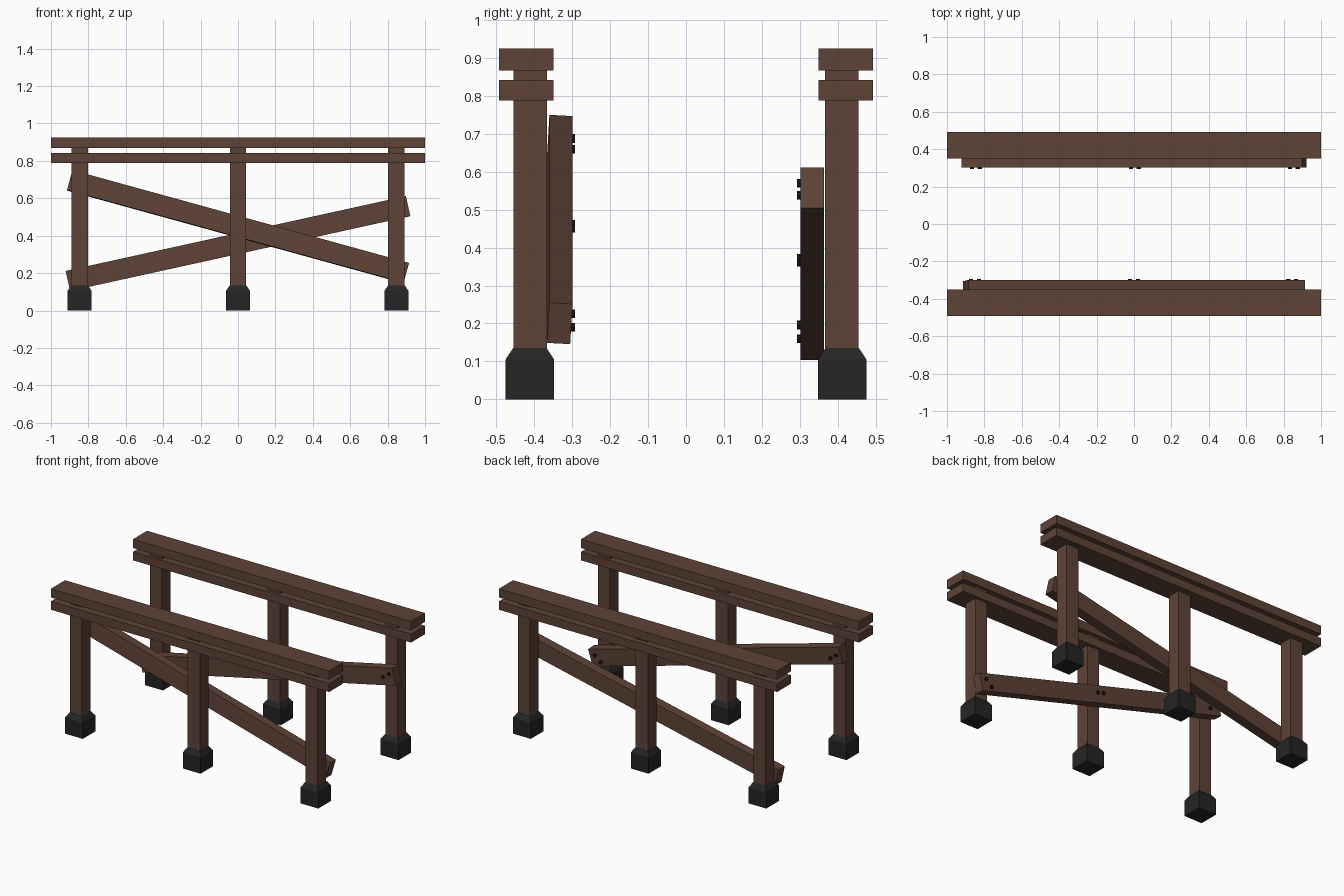
import bpy, bmesh
from math import radians
from mathutils import Matrix

cube = bpy.data.objects.get("Cube")
if cube:
    bpy.data.objects.remove(cube, do_unlink=True)


def material(name, color):
    mat = bpy.data.materials.new(name)
    mat.use_nodes = True
    mat.diffuse_color = color
    bsdf = next(n for n in mat.node_tree.nodes if n.type == 'BSDF_PRINCIPLED')
    bsdf.inputs["Base Color"].default_value = color
    return mat


WOOD = material("brown wood", (0.112, 0.056, 0.038, 1))
FOOTING = material("dark footing", (0.018, 0.018, 0.018, 1))
METAL = material("black bolt metal", (0.010, 0.010, 0.010, 1))


def finish(name, bm, mat):
    mesh = bpy.data.meshes.new(name)
    bm.to_mesh(mesh)
    bm.free()
    mesh.materials.append(mat)
    obj = bpy.data.objects.new(name, mesh)
    bpy.context.collection.objects.link(obj)
    return obj


def beam(name, center, size, rotation=(0, 0, 0)):
    bm = bmesh.new()
    bmesh.ops.create_cube(bm, size=1, matrix=Matrix.Diagonal((*size, 1)))
    obj = finish(name, bm, WOOD)
    obj.location = center
    obj.rotation_euler = [radians(a) for a in rotation]


def foot(name, x, y):
    # Square block whose top is drawn in to the post
    bm = bmesh.new()
    bmesh.ops.create_cube(bm, size=1, matrix=Matrix.Translation((0, 0, 0.0525))
                          @ Matrix.Diagonal((0.128, 0.128, 0.105, 1)))
    top = max(bm.faces, key=lambda f: f.calc_center_median().z)
    top = bmesh.ops.extrude_discrete_faces(bm, faces=[top])["faces"][0]
    for v in top.verts:
        v.co.x *= 0.69
        v.co.y *= 0.69
        v.co.z = 0.135
    # Slope the sides between the block and the drawn-in top
    low = [v for v in bm.verts if v not in top.verts[:] and v.co.z > 0.1]
    lid = [f for f in bm.faces if f is not top and all(v in low for v in f.verts)]
    if lid:
        bmesh.ops.delete(bm, geom=lid, context='FACES_ONLY')
    open_edges = [e for e in bm.edges if e.is_boundary]
    if open_edges:
        bmesh.ops.bridge_loops(bm, edges=open_edges)
    bmesh.ops.recalc_face_normals(bm, faces=bm.faces[:])
    finish(name, bm, FOOTING).location = (x, y, 0)


def bolt(name, x, y, z):
    bm = bmesh.new()
    bmesh.ops.create_cone(bm, cap_ends=True, segments=8, radius1=0.0115,
                          radius2=0.0115, depth=0.03,
                          matrix=Matrix.Rotation(radians(90), 4, 'X'))
    finish(name, bm, METAL).location = (x, y, z)


# Two matching trestles: posts on footings under a doubled rail
for side, s in (("front", -1), ("back", 1)):
    for label, x in (("right", -0.847), ("middle", 0), ("left", 0.847)):
        beam(f"{side}_{label}_post", (x, s * 0.411, 0.48), (0.088, 0.088, 0.8))
        foot(f"{side}_{label}_foot", x, s * 0.412)
    beam(f"{side}_lower_rail", (0, s * 0.421, 0.8155), (2, 0.144, 0.055))
    beam(f"{side}_upper_rail", (0, s * 0.421, 0.8965), (2, 0.144, 0.057))

# Diagonal braces on the inner faces, sloping opposite ways
beam("front_brace", (0, -0.333, 0.448), (1.867, 0.061, 0.110), (-3.2, 15.4, 0))
beam("back_brace", (0, 0.333, 0.358), (1.863, 0.063, 0.110), (0, -12.4, 0))

# Bolt pairs: (middle x, middle z, rise from the first bolt to the second)
pairs = {
    "front": (-0.308, ((-0.85, 0.674, -0.028), (0, 0.456, -0.01), (0.845, 0.208, 0.036))),
    "back": (0.308, ((-0.845, 0.178, -0.036), (0.005, 0.367, 0.01), (0.855, 0.554, 0.032))),
}
for side, (y, spots) in pairs.items():
    for label, (x, z, rise) in zip(("right", "middle", "left"), spots):
        for i, d in enumerate((-0.5, 0.5)):
            bolt(f"{side}_{label}_bolt_{i + 1}", x + d * 0.042, y, z + d * rise)
